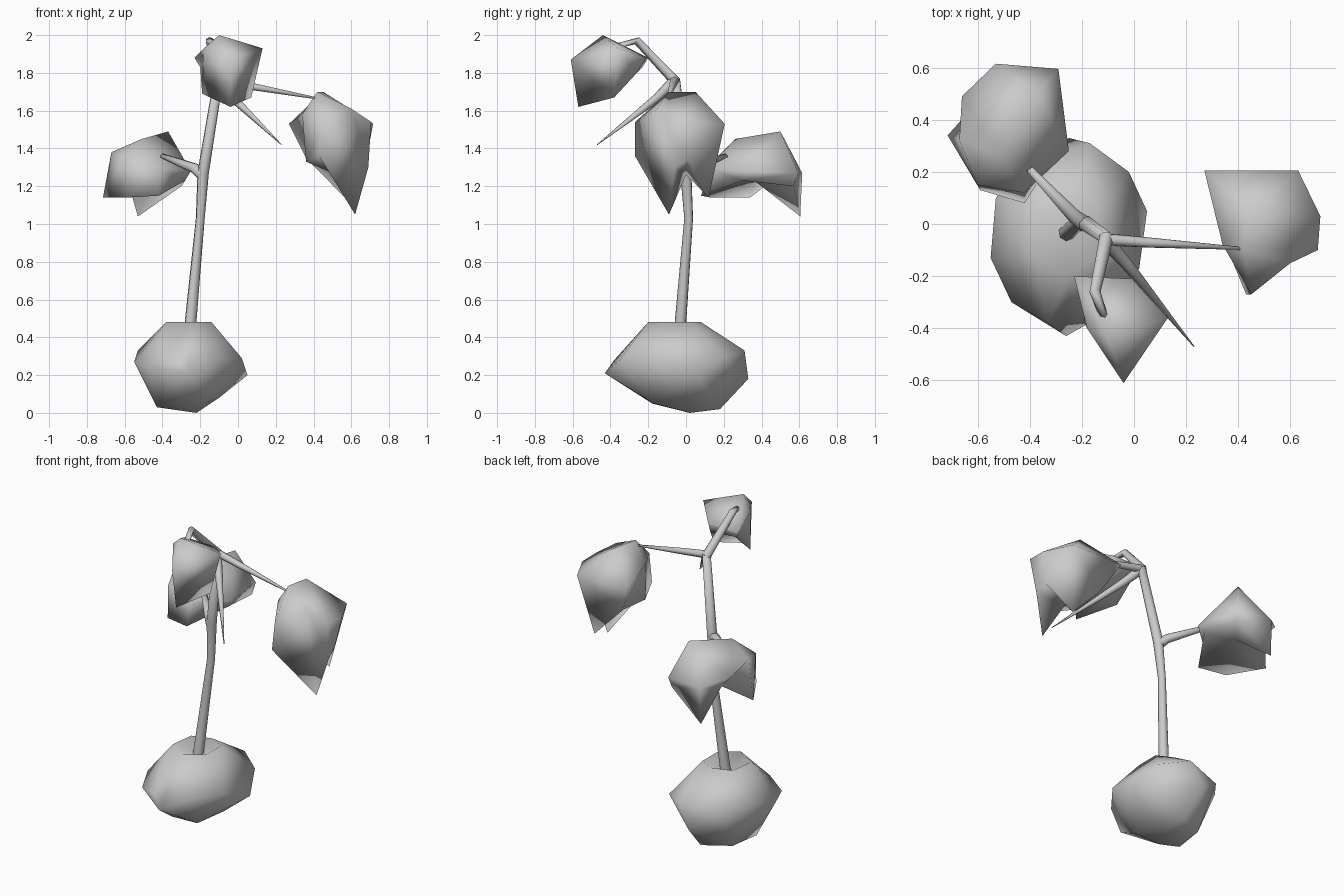
import bpy, bmesh
from math import cos, sin, tau
from mathutils import Vector

if "Cube" in bpy.data.objects:
    bpy.data.objects.remove(bpy.data.objects["Cube"])


def finish(name, bm):
    bmesh.ops.recalc_face_normals(bm, faces=bm.faces)
    for f in bm.faces:
        f.smooth = True
    me = bpy.data.meshes.new(name)
    bm.to_mesh(me)
    bm.free()
    ob = bpy.data.objects.new(name, me)
    bpy.context.collection.objects.link(ob)
    return ob


def rock(name, pts, rim_z, dip):
    """Convex boulder whose flat top sinks to a shallow dip."""
    bm = bmesh.new()
    for p in pts:
        bm.verts.new(p)
    bmesh.ops.convex_hull(bm, input=bm.verts)
    loose = [v for v in bm.verts if not v.link_faces]
    bmesh.ops.delete(bm, geom=loose, context='VERTS')
    top = [f for f in bm.faces if all(v.co.z > rim_z for v in f.verts)]
    bmesh.ops.delete(bm, geom=top, context='FACES')
    rim = [e for e in bm.edges if e.is_boundary]
    c = bm.verts.new(dip)
    for e in rim:
        bm.faces.new((*e.verts, c))
    return finish(name, bm)


def canopy(name, tops, mid, rim, hollow):
    """Foliage hood: top points, shoulder ring, hanging rim, raised underside."""
    bm = bmesh.new()
    tv = [bm.verts.new(p) for p in tops]
    mv = [bm.verts.new(p) for p in mid]
    rv = [bm.verts.new(p) for p in rim]
    c = bm.verts.new(hollow)
    near = [min(tv, key=lambda t: (t.co - m.co).length) for m in mv]
    n = len(mid)
    for i in range(n):
        j = (i + 1) % n
        for face in ((near[i], mv[i], mv[j], near[j]),
                     (mv[i], rv[i], rv[j], mv[j]), (rv[i], c, rv[j])):
            bm.faces.new(list(dict.fromkeys(face)))
    bmesh.ops.triangulate(bm, faces=bm.faces)
    return finish(name, bm)


def limb(name, path, sides=7):
    """Tapered tube; path entries are (x, y, z, radius)."""
    bm = bmesh.new()
    pts = [Vector(p[:3]) for p in path]
    rings = []
    for i, p in enumerate(pts):
        d = (pts[min(i + 1, len(pts) - 1)] - pts[max(i - 1, 0)]).normalized()
        u = d.cross(Vector((0.3, 1, 0.1))).normalized()
        w = d.cross(u)
        rings.append([bm.verts.new(p + (u * cos(tau * k / sides) + w * sin(tau * k / sides)) * path[i][3])
                      for k in range(sides)])
    for a, b in zip(rings, rings[1:]):
        for k in range(sides):
            m = (k + 1) % sides
            bm.faces.new((a[k], a[m], b[m], b[k]))
    bm.faces.new(rings[-1])
    return finish(name, bm)


# Base boulder
rock("base_rock", [
    (-.26, -.43, .21), (-.47, -.30, .25), (-.55, -.13, .27), (-.53, .10, .33),
    (-.42, .24, .30), (-.25, .33, .18), (-.17, .31, .33), (-.02, .20, .30),
    (.05, .05, .20), (.02, -.17, .29), (-.12, -.35, .28), (-.33, -.38, .28),
    (-.38, -.12, .48), (-.36, .04, .48), (-.24, .08, .48), (-.14, .03, .48),
    (-.14, -.12, .48), (-.25, -.20, .48),
    (-.43, -.10, .03), (-.40, .10, .03), (-.22, .02, 0), (-.23, .18, .02),
    (-.34, -.18, .05), (-.17, -.17, .05), (-.10, 0, .08)], .47, (-.26, -.04, .41))

# Trunk and branches
limb("trunk", [(-.26, -.035, .39, .033), (-.2, .015, 1.03, .024),
               (-.185, .0, 1.27, .031), (-.105, -.055, 1.76, .026)])
limb("right_branch", [(-.11, -.06, 1.76, .024), (.06, -.072, 1.73, .02), (.43, -.095, 1.663, .005)])
limb("front_branch", [(-.105, -.05, 1.75, .028), (-.15, -.26, 1.97, .022), (-.11, -.37, 1.94, .016)])
limb("left_branch", [(-.19, 0, 1.26, .033), (-.23, .03, 1.295, .028), (-.40, .21, 1.36, .014)])
limb("bare_twig", [(-.11, -.06, 1.76, .03), (-.03, -.15, 1.67, .024), (.23, -.47, 1.42, .002)])

# Foliage hoods
canopy("right_foliage",
       [(.42, -.09, 1.70), (.45, .05, 1.70)],
       [(.45, -.27, 1.54), (.60, -.15, 1.61), (.705, -.10, 1.54), (.715, .03, 1.53),
        (.63, .205, 1.53), (.27, .205, 1.53), (.34, -.08, 1.58)],
       [(.43, -.27, 1.36), (.62, -.09, 1.05), (.69, -.06, 1.30), (.68, .01, 1.34),
        (.565, .12, 1.14), (.36, .12, 1.35), (.36, -.10, 1.33)], (.52, 0, 1.26))
canopy("left_foliage",
       [(-.37, .50, 1.49), (-.51, .26, 1.45)],
       [(-.42, .12, 1.30), (-.25, .28, 1.28), (-.29, .595, 1.27), (-.53, .615, 1.27),
        (-.66, .49, 1.33), (-.67, .32, 1.38), (-.60, .15, 1.34)],
       [(-.42, .08, 1.15), (-.28, .30, 1.23), (-.30, .57, 1.20), (-.53, .605, 1.04),
        (-.59, .48, 1.25), (-.715, .34, 1.14), (-.59, .13, 1.14)], (-.47, .36, 1.23))
canopy("front_foliage",
       [(-.10, -.44, 2.0)],
       [(-.04, -.61, 1.87), (.13, -.36, 1.93), (-.01, -.21, 1.88), (-.23, -.20, 1.88),
        (-.18, -.40, 1.93)],
       [(-.04, -.57, 1.62), (.07, -.38, 1.67), (.01, -.26, 1.80), (-.20, -.23, 1.83),
        (-.19, -.38, 1.69)], (-.05, -.38, 1.76))
